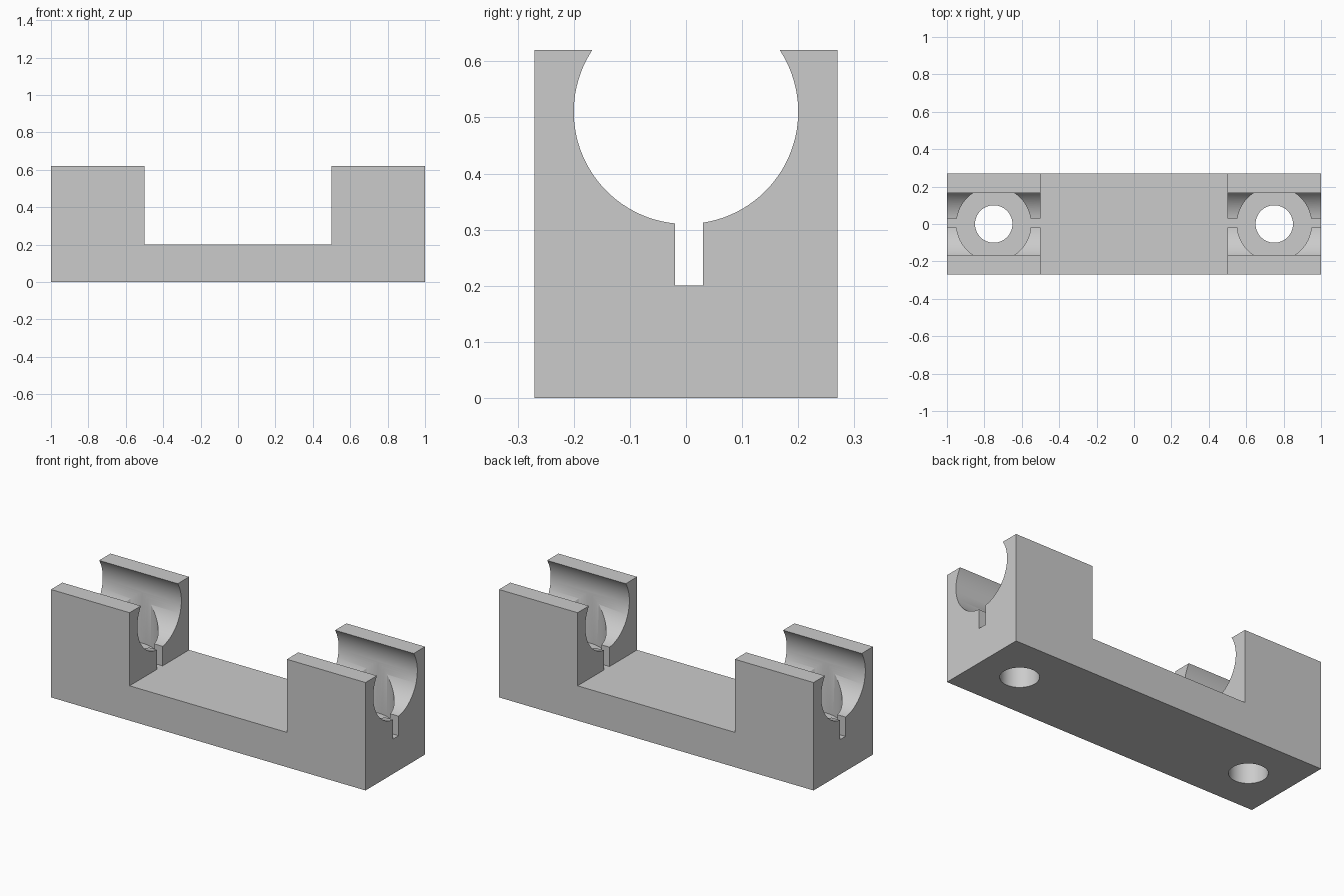
import bpy, bmesh, math

if "Cube" in bpy.data.objects:
    bpy.data.objects.remove(bpy.data.objects["Cube"], do_unlink=True)

LENGTH, DEPTH, HEIGHT, FLOOR = 2.0, 0.54, 0.62, 0.2
BORE_Z, BORE_R = 0.51, 0.2
POST_X = 0.75

grey = bpy.data.materials.new("plain grey")
grey.use_nodes = True
color = (0.6, 0.6, 0.6, 1)
grey.diffuse_color = color
grey.node_tree.nodes["Principled BSDF"].inputs["Base Color"].default_value = color


def extrude(name, outline, axis):
    """Close an outline into a face and sweep it along the axis vector."""
    bm = bmesh.new()
    face = bm.faces.new([bm.verts.new(p) for p in outline])
    swept = bmesh.ops.extrude_face_region(bm, geom=[face])["geom"]
    verts = [g for g in swept if isinstance(g, bmesh.types.BMVert)]
    bmesh.ops.translate(bm, verts=verts, vec=axis)
    bmesh.ops.recalc_face_normals(bm, faces=bm.faces)
    mesh = bpy.data.meshes.new(name)
    bm.to_mesh(mesh)
    bm.free()
    mesh.materials.append(grey)
    obj = bpy.data.objects.new(name, mesh)
    bpy.context.collection.objects.link(obj)
    return obj


def circle(x, z, radius, count=96):
    angles = [2 * math.pi * i / count for i in range(count)]
    return [(x + radius * math.cos(a), radius * math.sin(a), z) for a in angles]


def cut(body, cutter):
    mod = body.modifiers.new("cut", 'BOOLEAN')
    mod.operation, mod.solver, mod.object = 'DIFFERENCE', 'EXACT', cutter
    bpy.context.view_layer.objects.active = body
    bpy.ops.object.modifier_apply(modifier=mod.name)
    bpy.data.objects.remove(cutter, do_unlink=True)


# Body: long base with a raised post at each end
h, p = LENGTH / 2, 0.5
side = [(-h, 0), (h, 0), (h, HEIGHT), (p, HEIGHT), (p, FLOOR),
        (-p, FLOOR), (-p, HEIGHT), (-h, HEIGHT)]
body = extrude("cradle_block", [(x, -DEPTH / 2, z) for x, z in side], (0, DEPTH, 0))

# Round cradle with a narrow slot beneath it, in section
slot_l, slot_r = -0.02, 0.03
start = math.asin(slot_r / BORE_R)
end = 2 * math.pi - math.asin(-slot_l / BORE_R)
section = [(slot_l, FLOOR), (slot_r, FLOOR)]
for i in range(97):
    a = start + (end - start) * i / 96
    section.append((BORE_R * math.sin(a), BORE_Z - BORE_R * math.cos(a)))

for s in (-1, 1):
    x = s * POST_X
    cut(body, extrude("cradle_cutter", [(x - 0.3, y, z) for y, z in section], (0.6, 0, 0)))
    # Counterbore and screw hole
    cut(body, extrude("counterbore_cutter", circle(x, FLOOR, 0.199), (0, 0, 0.3)))
    cut(body, extrude("hole_cutter", circle(x, -0.1, 0.1), (0, 0, 0.5)))

# Smooth the curved walls, keep the machined edges crisp
bpy.ops.object.select_all(action='DESELECT')
body.select_set(True)
bpy.context.view_layer.objects.active = body
bpy.ops.object.shade_smooth_by_angle(angle=math.radians(25))
